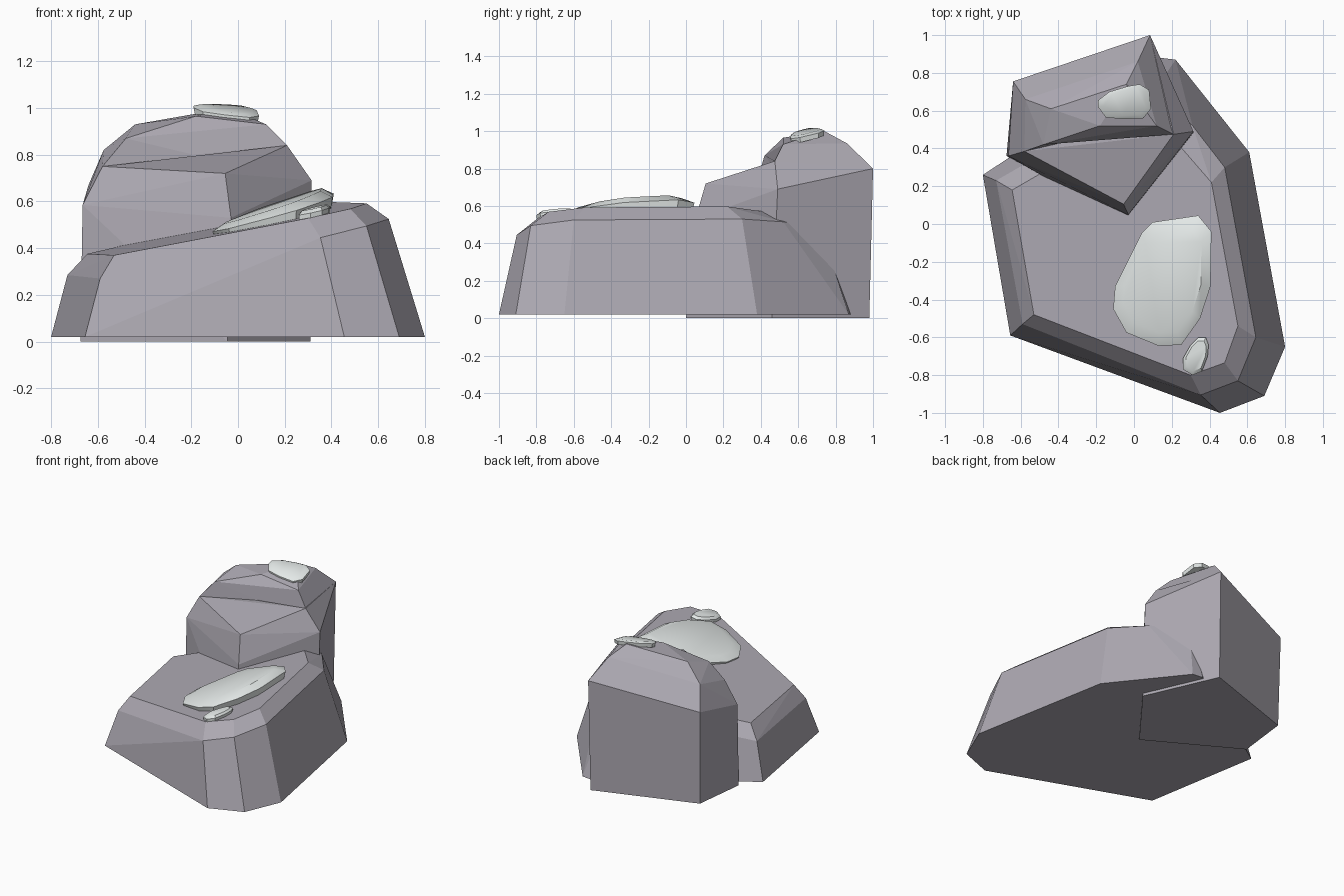
import bpy, bmesh, math
from mathutils import Vector

if "Cube" in bpy.data.objects:
    bpy.data.objects.remove(bpy.data.objects["Cube"])


def material(name, rgb):
    m = bpy.data.materials.new(name)
    m.diffuse_color = (*rgb, 1)
    m.use_nodes = True
    m.node_tree.nodes["Principled BSDF"].inputs["Base Color"].default_value = m.diffuse_color
    return m


stone = material("stone", (0.42, 0.40, 0.45))
frost = material("frost", (0.78, 0.82, 0.81))


def hull(name, points, mat, merge=4, smooth=None, move=()):
    """Convex faceted solid; 'move' pushes chosen corners inward afterwards."""
    bm = bmesh.new()
    for p in points:
        bm.verts.new(p)
    out = bmesh.ops.convex_hull(bm, input=bm.verts)
    junk = {g for g in out["geom_interior"] + out["geom_unused"]
            if isinstance(g, bmesh.types.BMVert)}
    bmesh.ops.delete(bm, geom=list(junk), context='VERTS')
    for a, b in move:
        near = min(bm.verts, key=lambda v: (v.co - Vector(a)).length)
        near.co = b
    bmesh.ops.dissolve_limit(bm, angle_limit=math.radians(merge),
                             verts=bm.verts, edges=bm.edges)
    bmesh.ops.recalc_face_normals(bm, faces=bm.faces)
    me = bpy.data.meshes.new(name)
    bm.to_mesh(me)
    bm.free()
    ob = bpy.data.objects.new(name, me)
    bpy.context.collection.objects.link(ob)
    me.materials.append(mat)
    if smooth:
        bpy.ops.object.select_all(action='DESELECT')
        ob.select_set(True)
        bpy.context.view_layer.objects.active = ob
        bpy.ops.object.shade_smooth_by_angle(angle=math.radians(smooth))
    return ob


def base_top(x, y):
    return 0.37 + 0.208 * (x + 0.53) + 0.045 * (y + 0.48)


def cap_top(x, y):
    return 0.965 - 0.117 * (x + 0.18) + 0.23 * (y - 0.52)


# Wide low boulder: footprint, chamfer ring and sloping top
foot = [(-.80, .26), (-.655, -.59), (.455, -1), (.69, -.91), (.80, -.65),
        (.61, .38), (.22, .87), (.14, .88)]
ring = [(-.73, .23, .285), (-.59, -.53, .27), (.353, -.905, .445),
        (.55, -.83, .495), (.645, -.60, .525), (.48, .30, .53),
        (.31, .52, .515), (.12, .72, .48)]
top = [(-.645, .18), (-.53, -.48), (.30, -.80), (.48, -.735), (.55, -.54),
       (.41, .22), (.24, .43), (.08, .60)]
hull("low_boulder", [(x, y, .02) for x, y in foot] + ring
     + [(x, y, base_top(x, y)) for x, y in top], stone)

# Tall boulder: body with front ledge
foot2 = [(-.675, .36), (-.045, 0), (.31, .46), (.08, .98), (-.63, .74)]
shoulder = [(-.665, .36, .585), (.315, .49, .69), (.085, 1, .80),
            (-.64, .755, .67)]
ledge = [(-.58, .385, .75), (.21, .475, .84)]
hull("tall_boulder", [(x, y, 0) for x, y in foot2] + shoulder + ledge
     + [(-.03, .05, .53), (-.055, .105, .72)], stone)

# Crown of the tall boulder, its front foot set back above the ledge
crown = [(-.48, .42, .87), (-.18, .52, .965), (.12, .52, .93),
         (-.04, .74, 1.0), (.02, .86, .935), (-.44, .61, .93),
         (-.575, .66, .82)]
hull("boulder_crown", shoulder + ledge + crown + [(-.19, .41, .80)], stone,
     move=[((-.19, .41, .80), (-.19, .475, .80))])


def patch(name, outline, surface, rim, peak):
    """Frost cushion on a slope; rim and peak are heights at (x)."""
    n = len(outline)
    cx = sum(p[0] for p in outline) / n
    cy = sum(p[1] for p in outline) / n
    pts = []
    for scale, lift in ((.96, lambda x: -.015), (1, rim), (.80, peak)):
        for px, py in outline:
            x, y = cx + (px - cx) * scale, cy + (py - cy) * scale
            pts.append((x, y, surface(x, y) + lift(x)))
    hull(name, pts, frost, 1, 35)


# Frost patches
patch("large_frost_patch",
      [(.34, .045), (.41, -.04), (.405, -.33), (.35, -.50), (.25, -.64),
       (.13, -.645), (-.04, -.575), (-.11, -.45), (-.10, -.33), (-.01, -.15),
       (.04, -.05), (.10, .01)], base_top,
      lambda x: .012 + .07 * max(0, x + .1), lambda x: .03 + .12 * max(0, x + .1))
patch("small_frost_patch",
      [(.38, -.60), (.395, -.64), (.39, -.70), (.36, -.78), (.31, -.80),
       (.26, -.77), (.26, -.71), (.30, -.64), (.34, -.60)], base_top,
      lambda x: .02, lambda x: .035)
patch("crown_frost_patch",
      [(-.13, .70), (-.19, .655), (-.19, .62), (-.15, .565), (-.06, .555),
       (.05, .56), (.09, .61), (.08, .71), (.03, .74), (-.03, .73)], cap_top,
      lambda x: .012, lambda x: .022)
